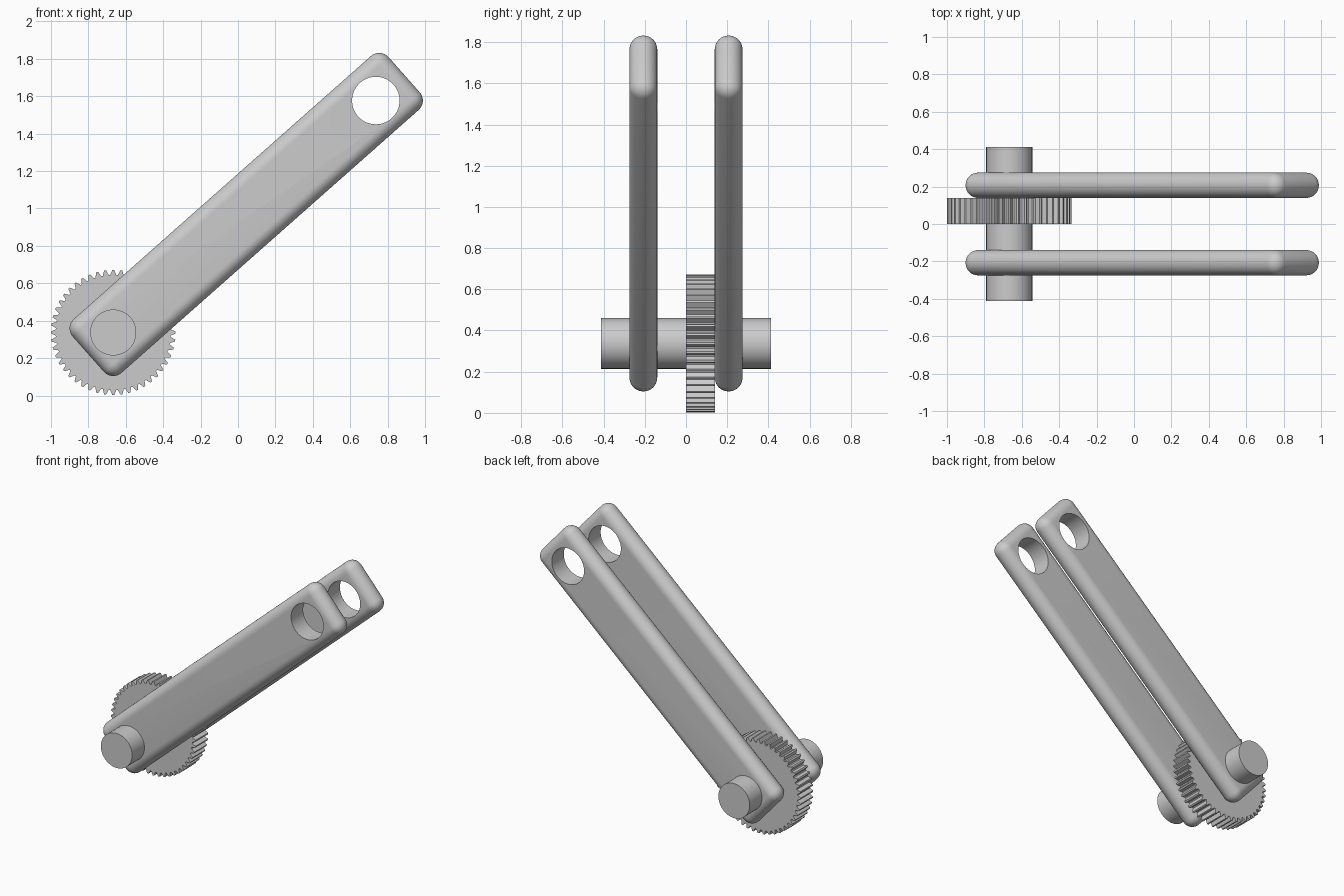
import bpy, bmesh
from math import cos, sin, pi, radians
from mathutils import Matrix

cube = bpy.data.objects.get("Cube")
if cube:
    bpy.data.objects.remove(cube, do_unlink=True)

grey = bpy.data.materials.new("plain grey")
grey.use_nodes = True
GREY = (0.6, 0.6, 0.6, 1)
grey.diffuse_color = GREY
grey.node_tree.nodes["Principled BSDF"].inputs["Base Color"].default_value = GREY

ANGLE = radians(41.5)
PIVOT = (-0.667, 0.337)
HOLE = (0.737, 1.577)
BAR_CENTRE = (0.044, 0.968)
BAR_SIZE = (2.255, 0.135, 0.385)


def add_object(name, bm):
    bmesh.ops.recalc_face_normals(bm, faces=bm.faces)
    mesh = bpy.data.meshes.new(name)
    bm.to_mesh(mesh)
    bm.free()
    mesh.materials.append(grey)
    obj = bpy.data.objects.new(name, mesh)
    bpy.context.collection.objects.link(obj)
    return obj


def prism(name, outline, y0, y1):
    """Extrude an (x, z) outline along y."""
    bm = bmesh.new()
    face = bm.faces.new([bm.verts.new((x, y0, z)) for x, z in outline])
    moved = bmesh.ops.extrude_face_region(bm, geom=[face])["geom"]
    verts = [v for v in moved if isinstance(v, bmesh.types.BMVert)]
    bmesh.ops.translate(bm, verts=verts, vec=(0, y1 - y0, 0))
    return add_object(name, bm)


def polar(centre, radius, angle):
    return centre[0] + radius * cos(angle), centre[1] + radius * sin(angle)


def disc(centre, radius, sides=64):
    return [polar(centre, radius, 2 * pi * i / sides) for i in range(sides)]


def activate(obj):
    bpy.ops.object.select_all(action="DESELECT")
    obj.select_set(True)
    bpy.context.view_layer.objects.active = obj


def smooth(obj):
    activate(obj)
    bpy.ops.object.shade_smooth_by_angle(angle=radians(35))


# Rounded link bars with a hole through the upper end
def link_bar(name, y):
    bm = bmesh.new()
    bmesh.ops.create_cube(bm, size=1)
    bmesh.ops.scale(bm, verts=bm.verts, vec=BAR_SIZE)
    bmesh.ops.transform(bm, verts=bm.verts, matrix=Matrix.Translation(
        (BAR_CENTRE[0], y, BAR_CENTRE[1])) @ Matrix.Rotation(-ANGLE, 4, "Y"))
    bar = add_object(name, bm)
    cutter = prism("hole_cutter", disc(HOLE, 0.127), y - 0.2, y + 0.2)
    cutter.hide_render = True
    bevel = bar.modifiers.new("round_edges", "BEVEL")
    bevel.width = 0.067
    bevel.segments = 10
    cut = bar.modifiers.new("hole", "BOOLEAN")
    cut.object = cutter
    cut.solver = "EXACT"
    activate(bar)
    for modifier in ("round_edges", "hole"):
        bpy.ops.object.modifier_apply(modifier=modifier)
    bpy.data.objects.remove(cutter, do_unlink=True)
    smooth(bar)


link_bar("front_link", -0.207)
link_bar("back_link", 0.207)

# Pivot pin through both bars
smooth(prism("pivot_pin", disc(PIVOT, 0.123), -0.413, 0.413))

# Toothed wheel beside the back bar
TEETH = 48
step = 2 * pi / TEETH
outline = []
for i in range(TEETH):
    for offset, radius in ((-0.4, 0.308), (-0.12, 0.334), (0.12, 0.334), (0.4, 0.308)):
        outline.append(polar(PIVOT, radius, (i + offset) * step))
prism("gear_wheel", outline, 0, 0.14)
